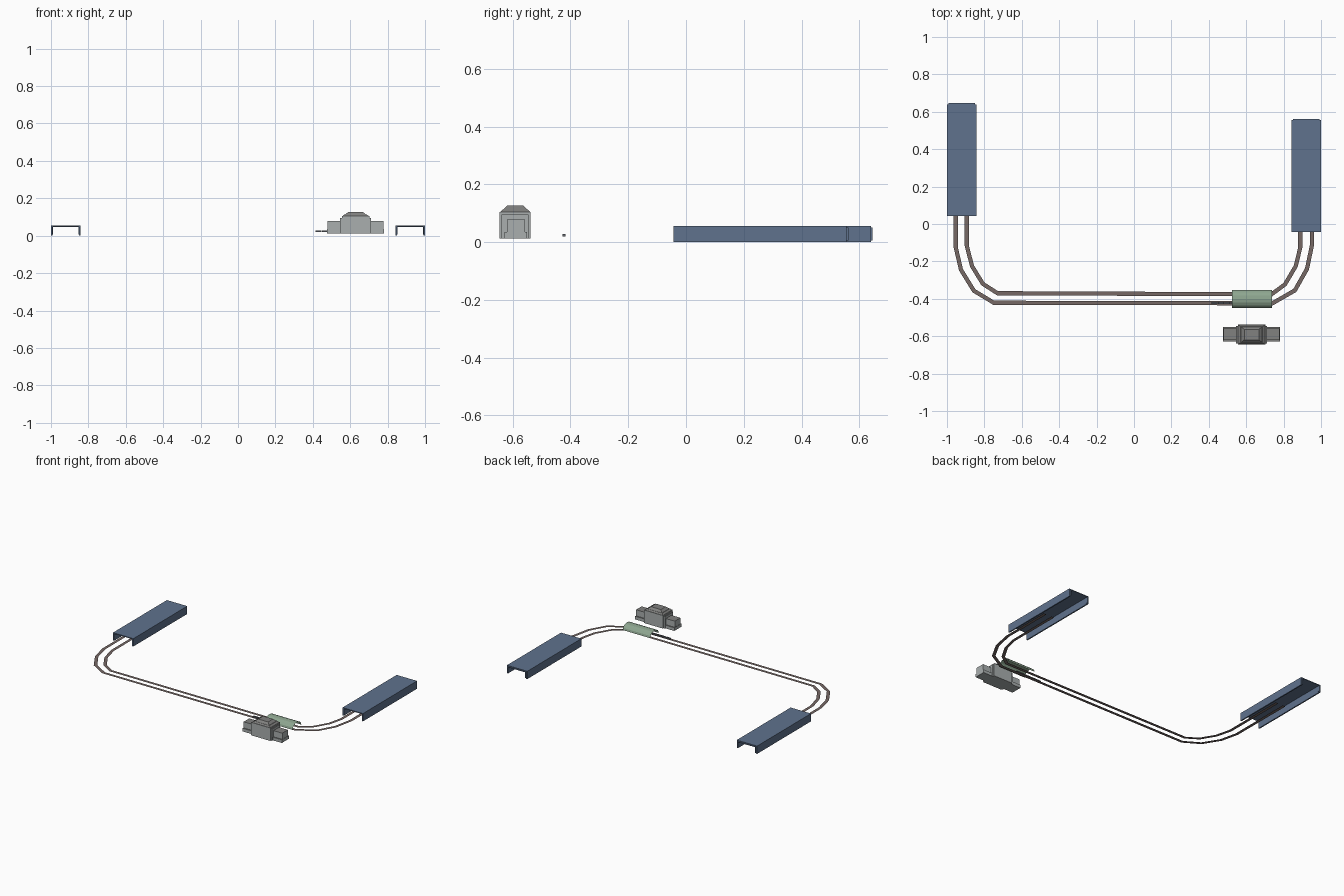
import bpy, math
from mathutils import Vector

if "Cube" in bpy.data.objects:
    bpy.data.objects.remove(bpy.data.objects["Cube"])


def material(name, rgb):
    m = bpy.data.materials.new(name)
    m.diffuse_color = (*rgb, 1)
    m.use_nodes = True
    m.node_tree.nodes["Principled BSDF"].inputs["Base Color"].default_value = m.diffuse_color
    return m


BLUE = material("slate_blue", (0.115, 0.17, 0.27))
BROWN = material("track_brown", (0.18, 0.14, 0.13))
GREEN = material("canopy_green", (0.27, 0.38, 0.28))
WALL = material("stone_grey", (0.40, 0.43, 0.43))
ROOF = material("roof_grey", (0.22, 0.22, 0.215))
TRAIN = material("train_grey", (0.12, 0.13, 0.15))


def mesh_object(name, verts, faces, mats):
    me = bpy.data.meshes.new(name)
    me.from_pydata(verts, [], faces)
    for m in mats:
        me.materials.append(m)
    me.update()
    ob = bpy.data.objects.new(name, me)
    bpy.context.collection.objects.link(ob)
    return ob


def prism(name, x, y, z, mats, top_inset=(0, 0)):
    """Box with an optional narrower top; the second material colours the top and slopes."""
    ix, iy = top_inset
    v = []
    for h, dx, dy in ((z[0], 0, 0), (z[1], ix, iy)):
        v += [(x[0] + dx, y[0] + dy, h), (x[1] - dx, y[0] + dy, h),
              (x[1] - dx, y[1] - dy, h), (x[0] + dx, y[1] - dy, h)]
    f = [(3, 2, 1, 0), (4, 5, 6, 7)] + [(i, (i + 1) % 4, 4 + (i + 1) % 4, 4 + i) for i in range(4)]
    ob = mesh_object(name, v, f, mats)
    if len(mats) > 1:
        for p in ob.data.polygons:
            p.material_index = 1 if p.normal.z > 0.1 else 0
    return ob


def channel(name, xc, hw, y0, y1, z0, z1, tw, tr):
    """Upside-down U profile extruded along y."""
    prof = [(-hw, z0), (-hw, z1), (hw, z1), (hw, z0),
            (hw - tw, z0), (hw - tw, z1 - tr), (tw - hw, z1 - tr), (tw - hw, z0)]
    n = len(prof)
    v = [(xc + px, y, pz) for y in (y0, y1) for px, pz in prof]
    f = [(i, n + i, n + (i + 1) % n, (i + 1) % n) for i in range(n)]
    for a, b, c, d in ((0, 1, 6, 7), (1, 2, 5, 6), (2, 3, 4, 5)):
        f += [(a, b, c, d), (n + d, n + c, n + b, n + a)]
    return mesh_object(name, v, f, [BLUE])


def ribbon(name, pts, width, z):
    """Flat strip following a path, mitred at the bends."""
    p = [Vector(q) for q in pts]
    v = []
    for i, q in enumerate(p):
        d0 = (q - p[i - 1]).normalized() if i else (p[1] - q).normalized()
        d1 = (p[i + 1] - q).normalized() if i < len(p) - 1 else d0
        t = (d0 + d1).normalized()
        s = Vector((-t.y, t.x)) * (width / 2 / max(t.dot(d0), 0.3))
        v += [(q.x + s.x, q.y + s.y, z), (q.x - s.x, q.y - s.y, z)]
    f = [(2 * i, 2 * i + 1, 2 * i + 3, 2 * i + 2) for i in range(len(p) - 1)]
    return mesh_object(name, v, f, [BROWN])


# Train sheds, open at both ends, with a small recessed lip at the back
for side, xc, y0, y1 in (("left", -0.921, 0.043, 0.64), ("right", 0.921, -0.043, 0.556)):
    channel(side + "_shed", xc, 0.079, y0, y1, 0.0, 0.055, 0.009, 0.006)
    channel(side + "_shed_lip", xc, 0.071, y1 - 0.01, y1 + 0.006, 0.006, 0.05, 0.004, 0.004)

# Twin tracks
ribbon("outer_track", [(-0.953, 0.34), (-0.953, -0.125), (-0.925, -0.245), (-0.856, -0.357),
                       (-0.75, -0.421), (0.74, -0.424), (0.86, -0.355), (0.925, -0.24),
                       (0.952, -0.11), (0.952, 0.26)], 0.022, 0.018)
ribbon("inner_track", [(-0.894, 0.34), (-0.894, -0.117), (-0.866, -0.225), (-0.808, -0.32),
                       (-0.73, -0.37), (0.735, -0.376), (0.807, -0.323), (0.865, -0.225),
                       (0.889, -0.125), (0.889, 0.26)], 0.022, 0.018)

# Arched platform canopy
N = 8
arc = [(-0.4005 + 0.0485 * math.cos(math.pi * i / N), 0.025 + 0.036 * math.sin(math.pi * i / N))
       for i in range(N + 1)]
mesh_object("platform_canopy", [(x, y, z) for x in (0.525, 0.738) for y, z in arc],
            [(i, i + 1, N + 2 + i, N + 1 + i) for i in range(N)], [GREEN])

# Small train of cars waiting on the outer track
for i in range(6):
    x = 0.415 + i * 0.034
    prism(f"train_car_{i + 1}", (x, x + 0.031), (-0.427, -0.418), (0.019, 0.028), [TRAIN])

# Station building: wings, plinth, stepped centre and mansard roof
both = [WALL, ROOF]
prism("station_wings", (0.478, 0.778), (-0.62, -0.558), (0.013, 0.078), both)
prism("station_plinth", (0.476, 0.78), (-0.628, -0.55), (0.013, 0.035), both)
prism("station_hall", (0.546, 0.71), (-0.638, -0.546), (0.013, 0.095), both)
prism("station_centre", (0.555, 0.702), (-0.645, -0.538), (0.013, 0.104), both)
prism("station_lower_roof", (0.557, 0.700), (-0.643, -0.54), (0.104, 0.113), both, (0.012, 0.008))
prism("station_upper_roof", (0.572, 0.685), (-0.633, -0.55), (0.113, 0.127), both, (0.018, 0.014))
